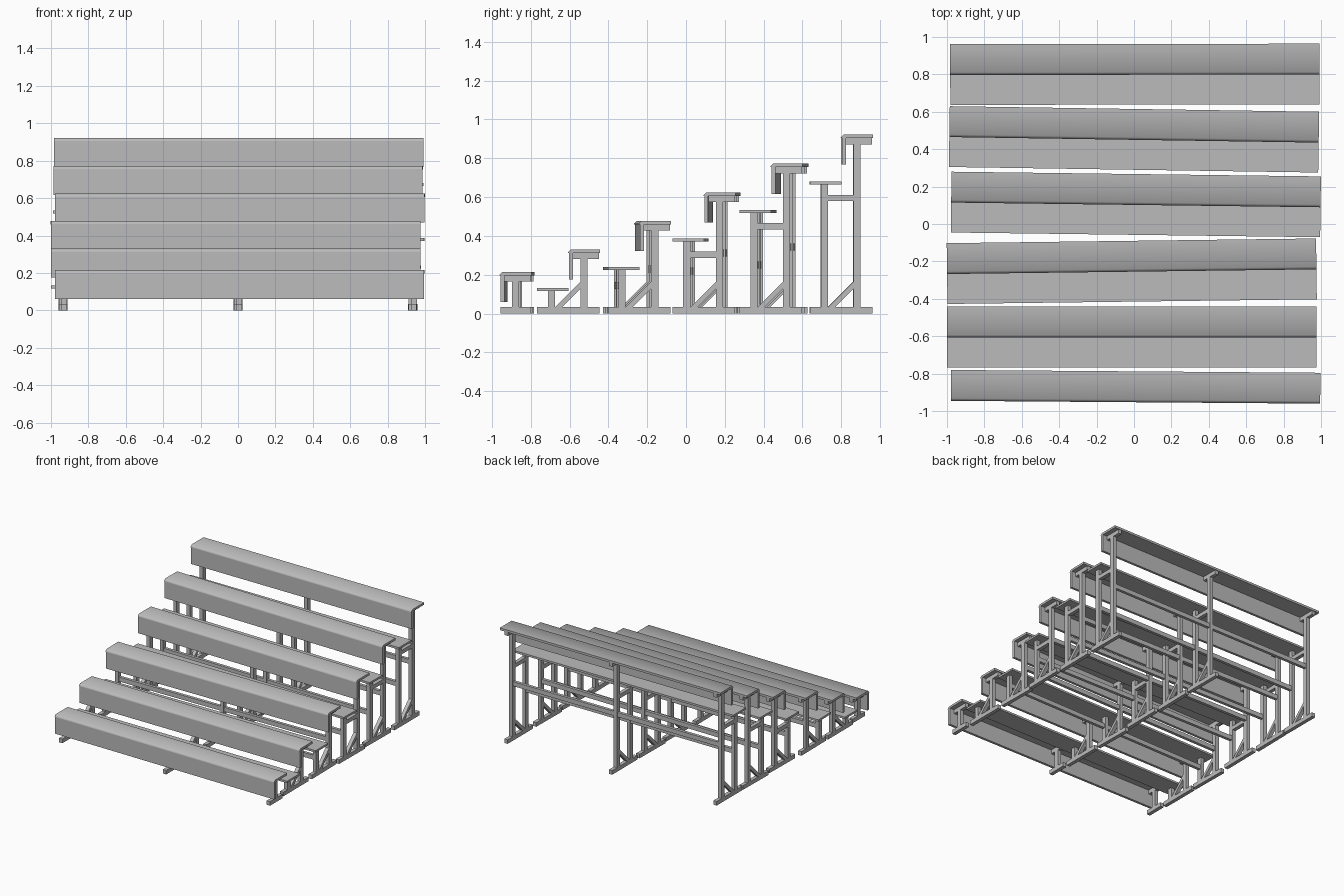
import bpy
import bmesh
import math
from mathutils import Matrix, Vector

cube = bpy.data.objects.get("Cube")
if cube:
    bpy.data.objects.remove(cube, do_unlink=True)

grey = bpy.data.materials.new("plain grey")
grey.use_nodes = True
colour = (0.5, 0.5, 0.5, 1)
grey.diffuse_color = colour
grey.node_tree.nodes["Principled BSDF"].inputs["Base Color"].default_value = colour

LENGTH = 1.975      # plank length
FRAME_X = 0.935     # outer frame offset
WIDTH = 0.03        # frame bar width
POST = 0.037        # post depth
FOOT = 0.033        # foot bar height
PLANK = 0.018       # plank thickness
FRONT_POST, REAR_POST = -0.091, 0.077


def extrude_profile(name, profile, x, width, placement, smooth=False):
    """Extrude a (y, z) outline along x and place it with its row."""
    bm = bmesh.new()
    face = bm.faces.new([bm.verts.new((x - width / 2, y, z)) for y, z in profile])
    ext = bmesh.ops.extrude_face_region(bm, geom=[face])
    moved = [v for v in ext["geom"] if isinstance(v, bmesh.types.BMVert)]
    bmesh.ops.translate(bm, vec=Vector((width, 0, 0)), verts=moved)
    bmesh.ops.recalc_face_normals(bm, faces=bm.faces)
    mesh = bpy.data.meshes.new(name)
    bm.to_mesh(mesh)
    bm.free()
    mesh.materials.append(grey)
    obj = bpy.data.objects.new(name, mesh)
    obj.matrix_world = placement
    bpy.context.collection.objects.link(obj)
    if smooth:
        bpy.ops.object.select_all(action="DESELECT")
        obj.select_set(True)
        bpy.context.view_layer.objects.active = obj
        bpy.ops.object.shade_smooth_by_angle(angle=math.radians(50))
    return obj


def bar(name, y0, y1, z0, z1, x, width, placement):
    outline = [(y0, z0), (y1, z0), (y1, z1), (y0, z1)]
    return extrude_profile(name, outline, x, width, placement)


def build_row(number, cx, y, turn, seat, step, rails, tie):
    place = Matrix.Translation((cx, y, 0)) @ Matrix.Rotation(turn, 4, "Z")
    tag = f"row_{number}_"

    # seat plank with a chamfered nose, and the board hanging below it
    nose = [(-0.005, seat - PLANK), (0.16, seat - PLANK), (0.16, seat),
            (0.009, seat), (-0.005, seat - 0.014)]
    extrude_profile(tag + "seat", nose, 0, LENGTH, place, smooth=True)
    bar(tag + "front_board", 0, 0.02, seat - 0.155, seat - PLANK, 0, LENGTH, place)
    if step:
        bar(tag + "footboard", -0.165, -0.003, step - 0.016, step, 0, LENGTH, place)

    # three support frames
    under = seat - 0.05
    for side, x in (("right", -FRAME_X), ("middle", 0), ("left", FRAME_X)):
        x -= cx * 0.3
        name = tag + side + "_"
        bar(name + "foot", -0.165 if step else 0, 0.157, 0, FOOT, x, WIDTH, place)
        bar(name + "rear_post", REAR_POST - POST / 2, REAR_POST + POST / 2,
            FOOT, under, x, WIDTH, place)
        bar(name + "seat_bracket", 0.02, 0.155, under, seat - PLANK, x, WIDTH, place)
        if not step:
            continue
        bar(name + "front_post", FRONT_POST - POST / 2, FRONT_POST + POST / 2,
            FOOT, step - 0.016, x, WIDTH, place)
        a, b = FRONT_POST + POST / 2, REAR_POST - POST / 2
        rise = FOOT + b - a
        brace = [(a, FOOT), (a + 0.036, FOOT), (b, rise - 0.036), (b, rise)]
        extrude_profile(name + "brace", brace, x, WIDTH, place)
        if tie:
            bar(name + "tie_bar", a, b, step - 0.1, step - 0.068, x, WIDTH, place)

    # long rails joining the frames
    for label, py, z in zip(("front_rail", "rear_rail"), (FRONT_POST, REAR_POST), rails):
        bar(tag + label, py - 0.012, py + 0.012, z - 0.018, z + 0.018,
            -cx * 0.3, 2 * FRAME_X, place)


# centre x, seat front y, turn, seat height, footboard height, rail heights, tie bar
rows = [
    (0.008, -0.948, -0.0076, 0.215, None, (), False),
    (-0.011, -0.602, 0.0, 0.33, 0.132, (), False),
    (-0.012, -0.25, 0.0127, 0.478, 0.24, (0.145, 0.23), False),
    (0.01, 0.107, -0.0127, 0.624, 0.387, (0.22, 0.313), True),
    (0.0, 0.455, -0.015, 0.772, 0.534, (0.25, 0.342), True),
    (0.005, 0.803, 0.001, 0.922, 0.68, (0.345, 0.46), True),
]
for i, row in enumerate(rows, 1):
    build_row(i, *row)
